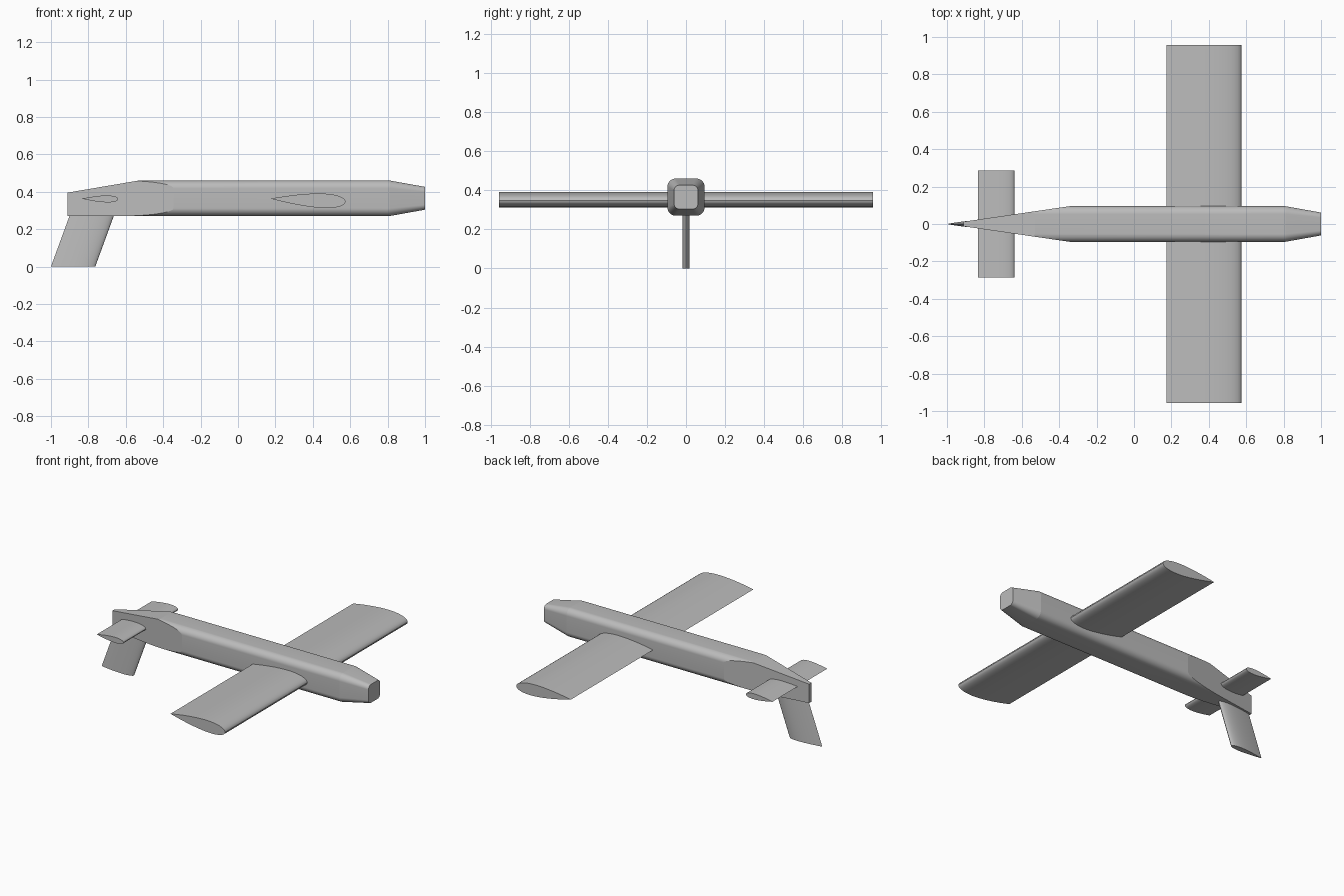
import bpy, bmesh, math
from mathutils import Vector

cube = bpy.data.objects.get("Cube")
if cube:
    bpy.data.objects.remove(cube)

grey = bpy.data.materials.new("light_grey")
grey.use_nodes = True
colour = (0.5, 0.5, 0.5, 1)
grey.diffuse_color = colour
grey.node_tree.nodes["Principled BSDF"].inputs["Base Color"].default_value = colour


def loft(bm, rings):
    """Skin a list of closed rings and cap both ends."""
    rows = [[bm.verts.new(p) for p in ring] for ring in rings]
    for a, b in zip(rows, rows[1:]):
        for i in range(len(a)):
            j = (i + 1) % len(a)
            bm.faces.new((a[i], a[j], b[j], b[i]))
    bm.faces.new(rows[0])
    bm.faces.new(rows[-1])


def finish(bm, name, angle):
    bmesh.ops.recalc_face_normals(bm, faces=bm.faces[:])
    mesh = bpy.data.meshes.new(name)
    bm.to_mesh(mesh)
    bm.free()
    mesh.materials.append(grey)
    obj = bpy.data.objects.new(name, mesh)
    bpy.context.collection.objects.link(obj)
    bpy.ops.object.select_all(action='DESELECT')
    obj.select_set(True)
    bpy.context.view_layer.objects.active = obj
    bpy.ops.object.shade_smooth_by_angle(angle=math.radians(angle))
    return obj


def rounded_square(x, half, radius, mid=0.365, steps=12):
    ring = []
    for q, (sy, sz) in enumerate([(1, 1), (-1, 1), (-1, -1), (1, -1)]):
        for i in range(steps + 1):
            a = (q + i / steps) * math.pi / 2
            ring.append((x, sy * (half - radius) + radius * math.cos(a),
                         mid + sz * (half - radius) + radius * math.sin(a)))
    return ring


def airfoil(lead, chord, thick, tilt=0.0, n=20):
    """Points (along, across) of a symmetric section with its nose toward +x."""
    def half(t):
        return 5 * thick * (0.2969 * math.sqrt(t) - 0.126 * t - 0.3516 * t**2
                            + 0.2843 * t**3 - 0.1036 * t**4)
    ts = [(1 - math.cos(math.pi * i / n)) / 2 for i in range(n + 1)]
    top = [(lead - chord * t, half(t) + tilt * t) for t in ts]
    low = [(lead - chord * t, -half(t) + tilt * t) for t in ts[-2:0:-1]]
    return top + low


# Fuselage: rounded square tube with tapered nose, tail trimmed to a wedge
bm = bmesh.new()
loft(bm, [rounded_square(-0.912, 0.095, 0.042),
          rounded_square(0.81, 0.095, 0.042),
          rounded_square(1.0, 0.061, 0.027)])
trims = [((-0.345, s * 0.095, 0.365), (-0.146, s, 0)) for s in (1, -1)]
trims.append(((-0.53, 0, 0.46), (-0.17, 0, 1)))
for point, normal in trims:
    bmesh.ops.bisect_plane(bm, geom=bm.verts[:] + bm.edges[:] + bm.faces[:],
                           plane_co=point, plane_no=Vector(normal).normalized(),
                           clear_outer=True)
    rim = [e for e in bm.edges if e.is_boundary]
    bmesh.ops.holes_fill(bm, edges=rim, sides=0)
finish(bm, "fuselage", 8.1)

# Wing and tailplane run straight through the fuselage
for name, lead, chord, thick, tilt, z, span in (
        ("wing", 0.575, 0.4, 0.077, 0.016, 0.347, 0.957),
        ("tailplane", -0.64, 0.195, 0.037, 0.002, 0.361, 0.287)):
    bm = bmesh.new()
    section = airfoil(lead, chord, thick, tilt)
    loft(bm, [[(x, y, z + h) for x, h in section] for y in (-span, span)])
    finish(bm, name, 30)

# Swept fin hanging under the tail
bm = bmesh.new()
loft(bm, [[(x, y, z) for x, y in airfoil(lead, 0.237, 0.038)]
          for lead, z in ((-0.763, 0), (-0.655, 0.295))])
finish(bm, "ventral_fin", 30)
